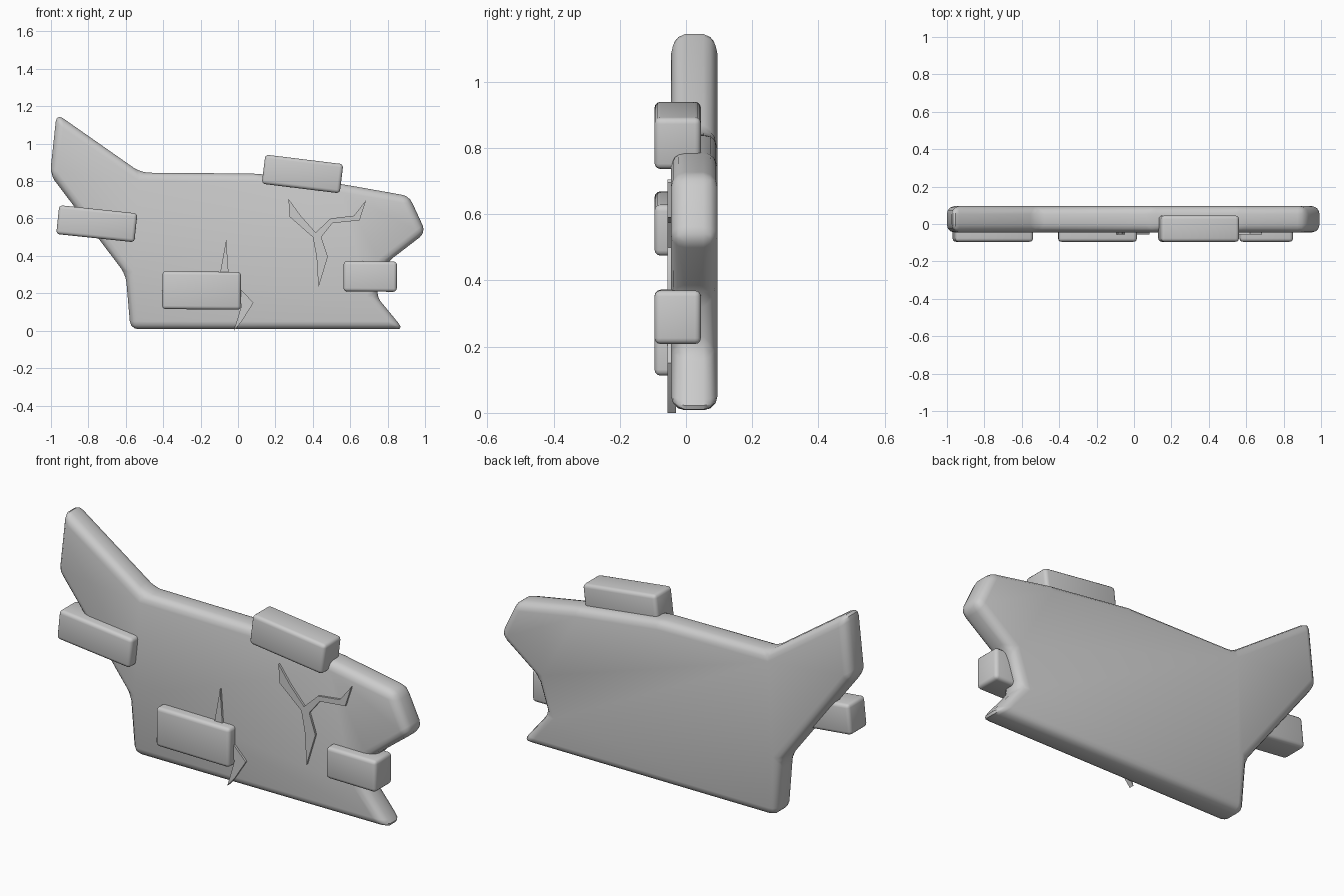
import bpy, bmesh, math

cube = bpy.data.objects.get("Cube")
if cube:
    bpy.data.objects.remove(cube, do_unlink=True)

stone = bpy.data.materials.new("stone_grey")
stone.use_nodes = True
GREY = (0.6, 0.6, 0.6, 1)
stone.diffuse_color = GREY
stone.node_tree.nodes["Principled BSDF"].inputs["Base Color"].default_value = GREY


def slab(name, outline, front, back, bevel, segments):
    """Extrude an x-z outline between two depths, then round its edges."""
    bm = bmesh.new()
    face = bm.faces.new([bm.verts.new((x, front, z)) for x, z in outline])
    grown = bmesh.ops.extrude_face_region(bm, geom=[face])["geom"]
    moved = [v for v in grown if isinstance(v, bmesh.types.BMVert)]
    bmesh.ops.translate(bm, verts=moved, vec=(0, back - front, 0))
    bmesh.ops.recalc_face_normals(bm, faces=bm.faces)
    if bevel:
        bmesh.ops.bevel(bm, geom=bm.edges[:], offset=bevel, segments=segments,
                        profile=0.5, affect='EDGES', clamp_overlap=True)
    mesh = bpy.data.meshes.new(name)
    bm.to_mesh(mesh)
    bm.free()
    mesh.materials.append(stone)
    obj = bpy.data.objects.new(name, mesh)
    bpy.context.collection.objects.link(obj)
    bpy.ops.object.select_all(action='DESELECT')
    obj.select_set(True)
    bpy.context.view_layer.objects.active = obj
    bpy.ops.object.shade_smooth_by_angle(angle=math.radians(40))
    return obj


def brick(name, x, z, width, height, tilt):
    """Rounded block set into the front of the wall."""
    w, h = width / 2, height / 2
    obj = slab(name, [(-w, -h), (w, -h), (w, h), (-w, h)], -0.07, 0.07, 0.018, 3)
    obj.location = (x, -0.025, z)
    obj.rotation_euler.y = math.radians(tilt)


# Broken wall
slab("wall", [
    (-0.97, 1.16), (-0.52, 0.845), (0.1, 0.84), (0.56, 0.783), (0.915, 0.72),
    (1.005, 0.525), (0.79, 0.36), (0.735, 0.19), (0.885, 0.008),
    (-0.575, 0.008), (-0.6, 0.30), (-1.005, 0.835),
], -0.045, 0.095, 0.042, 3)

# Bricks
brick("top_brick", 0.345, 0.838, 0.42, 0.157, 7)
brick("left_brick", -0.755, 0.572, 0.42, 0.155, 6)
brick("lower_brick", -0.195, 0.215, 0.42, 0.202, 0.5)
brick("right_brick", 0.707, 0.29, 0.285, 0.162, 0.5)

# Cracks
slab("branched_crack", [
    (0.27, 0.705), (0.335, 0.615), (0.415, 0.525), (0.495, 0.60), (0.62, 0.615),
    (0.685, 0.698), (0.65, 0.59), (0.505, 0.575), (0.445, 0.50), (0.48, 0.395),
    (0.43, 0.23), (0.42, 0.395), (0.40, 0.50), (0.275, 0.61),
], -0.056, -0.03, 0, 1)
slab("long_crack", [
    (-0.063, 0.487), (-0.05, 0.30), (0.01, 0.225), (0.083, 0.15), (0.02, 0.05),
    (-0.022, 0.0), (0.02, 0.14), (-0.04, 0.20), (-0.097, 0.30),
], -0.056, -0.03, 0, 1)
